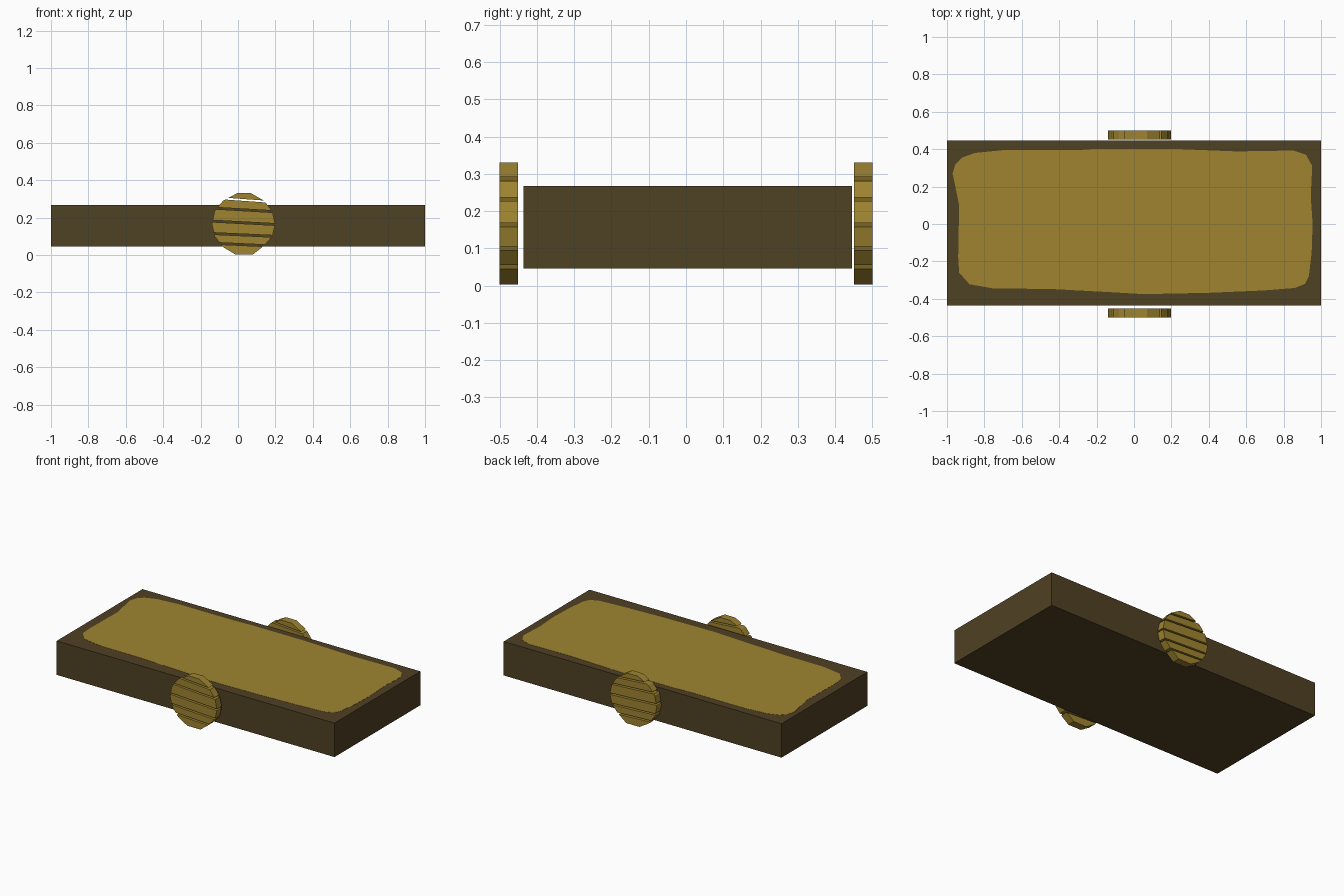
import bpy, bmesh
from mathutils import Vector

if "Cube" in bpy.data.objects:
    bpy.data.objects.remove(bpy.data.objects["Cube"])


def material(name, color):
    m = bpy.data.materials.new(name)
    m.diffuse_color = (*color, 1)
    m.use_nodes = True
    m.node_tree.nodes["Principled BSDF"].inputs["Base Color"].default_value = m.diffuse_color
    return m


DARK = material("dark wood", (0.078, 0.052, 0.017))
TAN = material("ochre wood", (0.345, 0.231, 0.030))


def prism(points, to_3d, depth):
    """Extrude a flat outline along a depth vector."""
    bm = bmesh.new()
    face = bm.faces.new([bm.verts.new(to_3d(a, b)) for a, b in points])
    ext = bmesh.ops.extrude_face_region(bm, geom=[face])
    verts = [g for g in ext["geom"] if isinstance(g, bmesh.types.BMVert)]
    bmesh.ops.translate(bm, verts=verts, vec=depth)
    bmesh.ops.recalc_face_normals(bm, faces=bm.faces)
    return bm


def finish(bm, name, mat):
    bmesh.ops.recalc_face_normals(bm, faces=bm.faces)
    me = bpy.data.meshes.new(name)
    bm.to_mesh(me)
    bm.free()
    me.materials.append(mat)
    ob = bpy.data.objects.new(name, me)
    bpy.context.collection.objects.link(ob)
    return ob


# Slab body
slab = [(-1, -0.436), (1, -0.436), (1, 0.446), (-1, 0.446)]
finish(prism(slab, lambda x, y: (x, y, 0.046), (0, 0, 0.221)), "slab_body", DARK)

# Worn, uneven light patch on top of the slab
patch = [(-0.97, 0.27), (-0.955, 0.32), (-0.92, 0.355), (-0.85, 0.38), (-0.7, 0.395),
         (-0.3, 0.395), (-0.2, 0.402), (0.2, 0.402), (0.55, 0.388), (0.85, 0.393),
         (0.92, 0.37), (0.953, 0.31), (0.945, 0.15), (0.955, 0.0), (0.95, -0.15),
         (0.935, -0.28), (0.915, -0.32), (0.86, -0.342), (0.7, -0.355), (0.4, -0.368),
         (0.05, -0.375), (-0.1, -0.366), (-0.45, -0.347), (-0.75, -0.345),
         (-0.88, -0.322), (-0.935, -0.26), (-0.94, -0.18), (-0.935, 0.1), (-0.955, 0.2)]
finish(prism(patch, lambda x, y: (x, y, 0.264), (0, 0, 0.004)), "top_patch", TAN)

# Wheel outline (x, z) and the slanted gaps between its planks
outline = [(-0.005, 0.33), (0.07, 0.33), (0.14, 0.29), (0.184, 0.232), (0.199, 0.163),
           (0.184, 0.1), (0.14, 0.05), (0.08, 0.003), (-0.015, 0.003), (-0.08, 0.042),
           (-0.125, 0.1), (-0.14, 0.165), (-0.125, 0.235), (-0.08, 0.29)]
gaps = [((-0.08, 0.060), (0.14, 0.050)), ((-0.125, 0.114), (0.184, 0.100)),
        ((-0.14, 0.181), (0.199, 0.163)), ((-0.125, 0.250), (0.184, 0.232)),
        ((-0.08, 0.302), (0.14, 0.286))]
HALF = 0.005


def cut(bm, line, keep):
    """Keep the part above (+1) or below (-1) a gap line."""
    a, b = (Vector((p[0], 0, p[1] + keep * HALF)) for p in line)
    d = b - a
    normal = Vector((-d.z, 0, d.x)).normalized() * -keep
    r = bmesh.ops.bisect_plane(bm, geom=bm.verts[:] + bm.edges[:] + bm.faces[:],
                               plane_co=a, plane_no=normal, clear_outer=True)
    edges = [g for g in r["geom_cut"] if isinstance(g, bmesh.types.BMEdge)]
    bmesh.ops.contextual_create(bm, geom=edges)


# Plank wheels on both long sides
for side, y in (("front", -0.5), ("back", 0.451)):
    for i in range(len(gaps) + 1):
        bm = prism(outline, lambda x, z: (x, y, z), (0, 0.049, 0))
        if i > 0:
            cut(bm, gaps[i - 1], 1)
        if i < len(gaps):
            cut(bm, gaps[i], -1)
        finish(bm, f"{side}_wheel_plank_{i + 1}", TAN)
